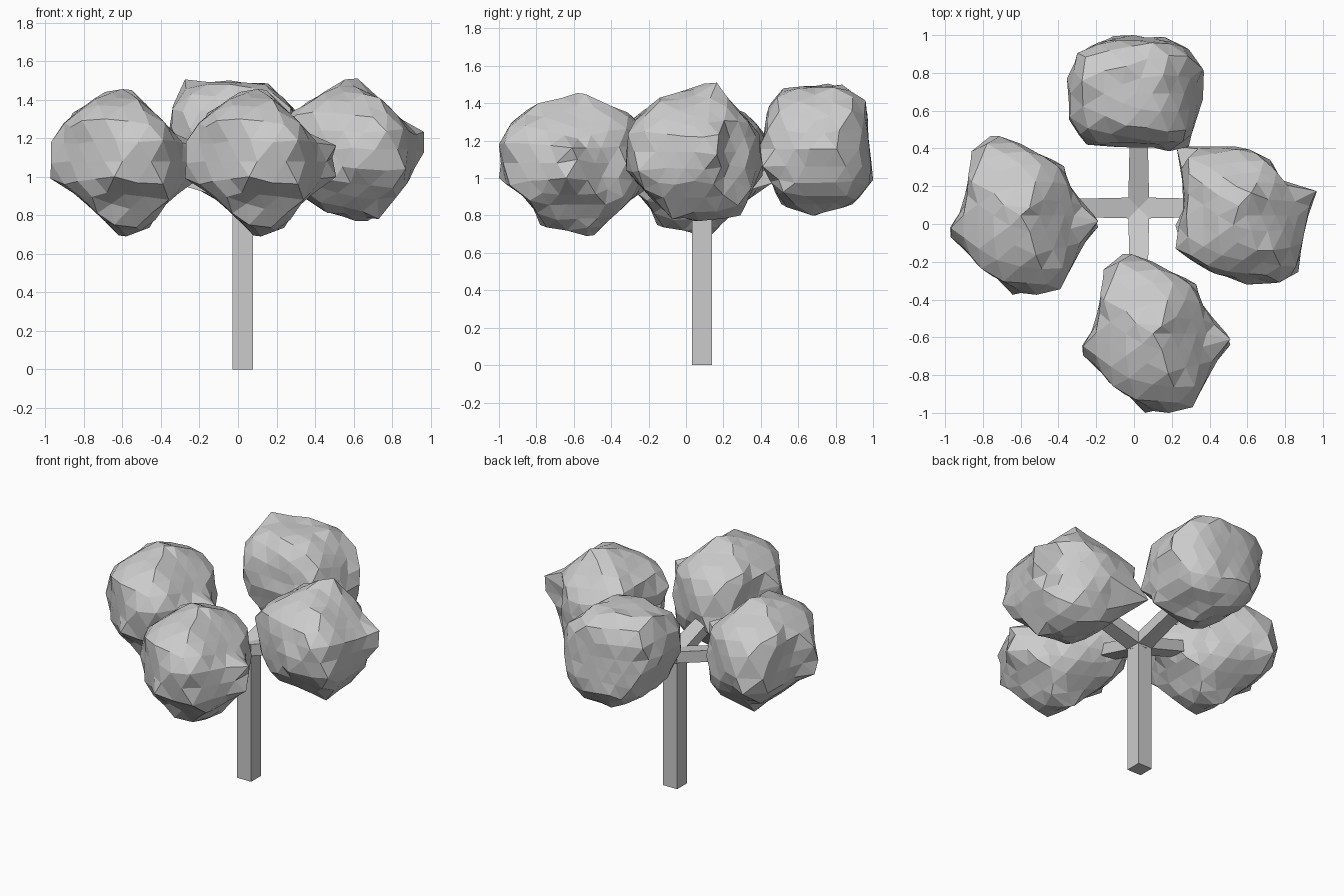
import bpy, bmesh, random
from mathutils import Vector

if "Cube" in bpy.data.objects:
    bpy.data.objects.remove(bpy.data.objects["Cube"])

CX, CY = 0.025, 0.085        # trunk axis


def finish(bm, name):
    bmesh.ops.recalc_face_normals(bm, faces=bm.faces)
    me = bpy.data.meshes.new(name)
    bm.to_mesh(me)
    bm.free()
    ob = bpy.data.objects.new(name, me)
    bpy.context.collection.objects.link(ob)
    return ob


def prism(name, ring_a, ring_b):
    # four-sided bar between two square rings
    bm = bmesh.new()
    a = [bm.verts.new(p) for p in ring_a]
    b = [bm.verts.new(p) for p in ring_b]
    bm.faces.new(a)
    bm.faces.new(b)
    for i in range(4):
        j = (i + 1) % 4
        bm.faces.new((a[i], a[j], b[j], b[i]))
    return finish(bm, name)


def gauge(poly, x, y):
    # 1 / distance to the outline along the direction (x, y)
    for (ax, ay), (bx, by) in zip(poly, poly[1:] + poly[:1]):
        det = ax * by - ay * bx
        if abs(det) < 1e-9:
            continue
        s, t = (x * by - y * bx) / det, (ax * y - ay * x) / det
        if s >= -1e-9 and t >= -1e-9:
            return s + t
    return 0.0


def foliage(name, center, front, side, top):
    # faceted ball carved by its three outlines
    random.seed(4)
    bm = bmesh.new()
    bmesh.ops.create_icosphere(bm, subdivisions=3, radius=1)
    for v in bm.verts:
        x, y, z = v.co.normalized()
        gs = gauge(front, x, z), gauge(side, y, z), gauge(top, x, y)
        g = max((sum(q ** 4 for q in gs) / 2) ** 0.25, *gs)
        v.co = Vector((x, y, z)) / g * random.uniform(0.98, 1.015)
    # pull the nearest vertex out to each outline corner
    free = set(bm.verts)
    for (i, j), poly in (((0, 2), front), ((1, 2), side), ((0, 1), top)):
        for p, q in poly:
            v = min(sorted(free, key=lambda w: w.index),
                    key=lambda w: (w.co[i] - p) ** 2 + (w.co[j] - q) ** 2)
            v.co[i], v.co[j] = p, q
            free.remove(v)
    bmesh.ops.translate(bm, verts=bm.verts, vec=center)
    return finish(bm, name)


# Trunk
sq = [(-1, -1), (1, -1), (1, 1), (-1, 1)]
prism("trunk",
      [(CX + 0.054 * a, CY + 0.054 * b, 0) for a, b in sq],
      [(CX + 0.054 * a, CY + 0.054 * b, 0.94) for a, b in sq])

# Four gently rising branches
for name, dx, dy in (("right", 1, 0), ("back", 0, 1), ("left", -1, 0), ("front", 0, -1)):
    def ring(d, w, z0, z1):
        return [(CX + dx * d - dy * s * w, CY + dy * d + dx * s * w, z)
                for s, z in ((-1, z0), (1, z0), (1, z1), (-1, z1))]
    prism("branch_" + name, ring(0, 0.056, 0.86, 0.94), ring(0.5, 0.045, 1.01, 1.09))

# Foliage: the left and front clumps share one shape
f = [(-.11, .36), (-.02, .375), (.10, .30), (.20, .20), (.37, .02), (.39, -.08), (.22, -.20),
     (.12, -.345), (-.04, -.385), (-.15, -.27), (-.32, -.12), (-.39, -.01), (-.39, .10), (-.28, .25)]
s = [(.04, .37), (.27, .27), (.38, .15), (.42, 0), (.33, -.15), (.13, -.34), (.05, -.39),
     (-.2, -.33), (-.24, -.22), (-.42, -.08), (-.42, .1), (-.35, .22), (-.21, .32)]
t = [(-.18, .42), (-.02, .38), (.21, .26), (.23, .16), (.39, -.03), (.29, -.20), (.19, -.39),
     (-.02, -.41), (-.23, -.28), (-.395, -.065), (-.32, .05), (-.28, .34)]
foliage("foliage_left", (-.58, .045, 1.08), f, s, t)
foliage("foliage_front", (.12, -.58, 1.08), f, s, t)

# Right clump
f = [(-.04, .365), (.14, .27), (.335, .08), (.37, -.015), (.295, -.155), (.135, -.36), (.015, -.37),
     (-.145, -.32), (-.26, -.24), (-.375, -.05), (-.36, .08), (-.31, .2)]
s = [(.12, .37), (.205, .26), (.35, .09), (.365, -.07), (.305, -.205), (.245, -.34), (.025, -.37),
     (-.155, -.32), (-.315, -.16), (-.365, .01), (-.315, .17), (-.185, .29)]
t = [(-.37, .365), (-.2, .365), (.015, .35), (.125, .295), (.2, .16), (.37, .13), (.315, -.045),
     (.275, -.3), (.175, -.355), (.015, -.365), (-.195, -.295), (-.375, -.175), (-.325, .055)]
foliage("foliage_right", (.595, .045, 1.14), f, s, t)

# Back clump
f = [(-.285, .35), (0, .335), (.145, .33), (.275, .205), (.36, 0), (.27, -.23), (.03, -.355),
     (-.22, -.22), (-.35, .045), (-.35, .195)]
s = [(-.17, .325), (.145, .345), (.27, .26), (.31, -.165), (.2, -.295), (-.015, -.355),
     (-.18, -.295), (-.24, -.165), (-.285, -.005), (-.25, .22)]
t = [(-.31, .215), (-.12, .305), (.15, .3), (.28, .235), (.355, .13), (.355, -.03), (.28, -.28),
     (.175, -.305), (-.26, -.27), (-.355, -.135), (-.365, .08)]
foliage("foliage_back", (.01, .69, 1.155), f, s, t)
